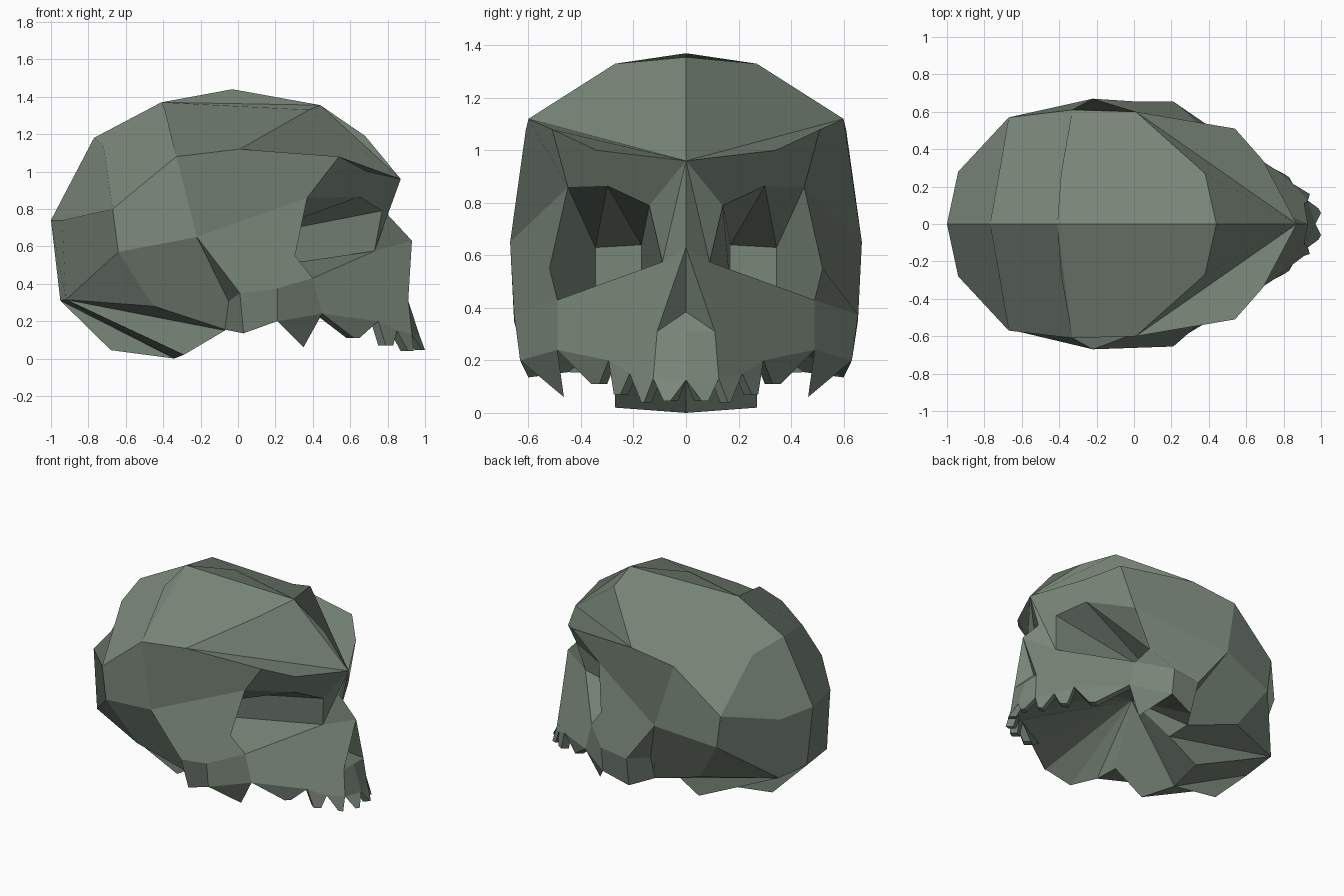
import bpy, bmesh
from mathutils import Vector

if "Cube" in bpy.data.objects:
    bpy.data.objects.remove(bpy.data.objects["Cube"])

bone = bpy.data.materials.new("grey_green_bone")
bone.diffuse_color = (0.195, 0.242, 0.195, 1)
bone.use_nodes = True
bone.node_tree.nodes["Principled BSDF"].inputs["Base Color"].default_value = bone.diffuse_color


def build(name, pts, faces, mirror=True):
    """Faces are strings of point names; the half is mirrored across y = 0."""
    bm = bmesh.new()
    for side in ((1, -1) if mirror else (1,)):
        made = {}
        for f in faces:
            ring = []
            for k in f.split():
                if k not in made:
                    x, y, z = pts[k]
                    made[k] = bm.verts.new((x, y * side, z))
                ring.append(made[k])
            bm.faces.new(ring if side > 0 else ring[::-1])
    bmesh.ops.remove_doubles(bm, verts=bm.verts, dist=0.0005)
    bmesh.ops.recalc_face_normals(bm, faces=bm.faces)
    me = bpy.data.meshes.new(name)
    bm.to_mesh(me)
    bm.free()
    me.materials.append(bone)
    ob = bpy.data.objects.new(name, me)
    bpy.context.collection.objects.link(ob)
    return ob


# Midline and side points of the braincase
dome = {
    "back": (-1, 0, .74), "nape": (-.95, 0, .31), "under": (-.68, 0, .045), "base": (-.34, 0, 0),
    "rear_top": (-.77, 0, 1.18), "top": (-.41, 0, 1.37), "peak": (-.03, 0, 1.44),
    "fore": (.44, 0, 1.355), "bulge": (.68, 0, 1.19), "brow": (.87, 0, .96),
    "rear_top_s": (-.72, .28, 1.14), "top_s": (-.39, .27, 1.33), "fore_s": (.38, .27, 1.33),
    "back_s": (-.94, .28, .74), "rear_s": (-.67, .57, .80),
    "side1": (-.33, .61, 1.08), "side2": (.01, .6, 1.12),
    "temple": (.54, .51, 1.08), "brow_s": (.69, .34, 1.0), "wide": (-.22, .67, .65),
    "low_s": (-.64, .57, .57), "nape_s": (-.92, .27, .315),
    "base_s": (-.29, .27, .02), "hollow": (-.45, .49, .28), "ear": (-.07, .45, .155),
    "ear_top": (-.05, .47, .305), "step": (-.07, .27, .15), "throat": (.02, 0, .50),
    "socket": (.37, .45, .86), "jaw": (.01, .655, .35), "jaw_low": (.03, .60, .135),
}

# Face, cheek and eye socket points
face = {
    "rim": (.305, .52, .55), "cheek": (.40, .49, .43), "arch": (.21, .655, .375),
    "arch_low": (.21, .632, .20), "spike": (.35, .465, .06), "gum0": (.45, .49, .24),
    "eye_top": (.65, .30, .865), "eye_in": (.77, .14, .79), "nasion": (.80, 0, .77),
    "eye_b1": (.0, .345, .63), "eye_b2": (.0, .17, .64),
    "eye_b3": (.0, .17, .47), "eye_b4": (.0, .345, .47), "tear": (.73, .09, .575),
    "nose": (.93, 0, .63), "nose_s": (.91, .11, .31), "nose_in": (.84, 0, .385),
    "nose_low": (.91, 0, .31),
    "gum1": (.75, .295, .20), "gum2": (.85, .215, .15), "gum3": (.93, .125, .13),
    "gum4": (.97, 0, .125),
}
allp = {**dome, **face}

build("braincase", dome, [
    "back rear_top rear_top_s rear_s back_s",
    "rear_top top top_s side1 rear_s rear_top_s",
    "top fore fore_s side2 side1 top_s",
    "fore brow side2 fore_s", "side2 brow brow_s temple",
    "back back_s rear_s low_s nape_s nape",
    "rear_s side1 wide low_s", "side1 side2 temple socket wide",
    "nape_s low_s hollow", "low_s wide ear_top ear hollow",
    "wide jaw ear_top", "ear_top jaw jaw_low ear",
    "nape_s hollow ear step", "nape_s step base_s", "nape nape_s base_s base",
    "base base_s step throat", "step ear throat",
])

# Thin ridge sheets standing on the midline
build("midline_ridges", dome, ["top peak fore", "fore bulge brow", "nape under base"], mirror=False)

build("brow_and_eye_sockets", allp, [
    "temple brow_s brow eye_in eye_top socket",
    "socket eye_top eye_b1", "eye_top eye_b2 eye_b1", "eye_top eye_in eye_b2",
    "eye_b1 eye_b2 eye_b3 eye_b4", "socket eye_b1 eye_b4 cheek rim",
    "eye_in tear eye_b3 eye_b2", "cheek eye_b4 eye_b3 tear",
    "brow nasion nose tear", "brow tear eye_in",
])

build("cheekbones", allp, [
    "wide socket rim cheek arch jaw",
    "jaw arch arch_low jaw_low", "arch cheek gum0 arch_low", "arch_low gum0 spike",
])

build("upper_jaw", allp, [
    "cheek tear nose nose_s gum3 gum2 gum1 gum0",
    "nose nose_in nose_s", "nose_in nose_low nose_s", "nose_low gum4 gum3 nose_s",
])

# Vaulted roof of the mouth rising to the throat
build("palate", allp, [
    "ear jaw_low throat", "jaw_low arch_low throat", "arch_low gum0 throat",
    "gum0 gum1 throat", "gum1 gum2 throat", "gum2 gum3 throat", "gum3 gum4 throat",
])

# Teeth: tapered outlines between gum points, thickened towards the mouth
teeth = {
    "molar": ["gum0", (.62, .36, .11), (.65, .33, .11), "gum1"],
    "canine": ["gum1", (.79, .275, .07), (.83, .25, .07), "gum2"],
    "side_incisor": ["gum2", (.91, .17, .04), (.94, .16, .04), "gum3"],
    "front_incisor": ["gum3", (.985, .085, .045), (1.0, .06, .045), "gum4"],
}
for name, outline in teeth.items():
    pts = {}
    for i, p in enumerate(outline):
        p = Vector(face[p] if isinstance(p, str) else p)
        pts[f"o{i}"] = p
        pts[f"i{i}"] = (p.x - .04, max(p.y - .03, 0), p.z)
    build(name, pts, ["o0 o1 o2 o3", "i3 i2 i1 i0"] +
          [f"o{i} i{i} i{(i + 1) % 4} o{(i + 1) % 4}" for i in range(4)])
